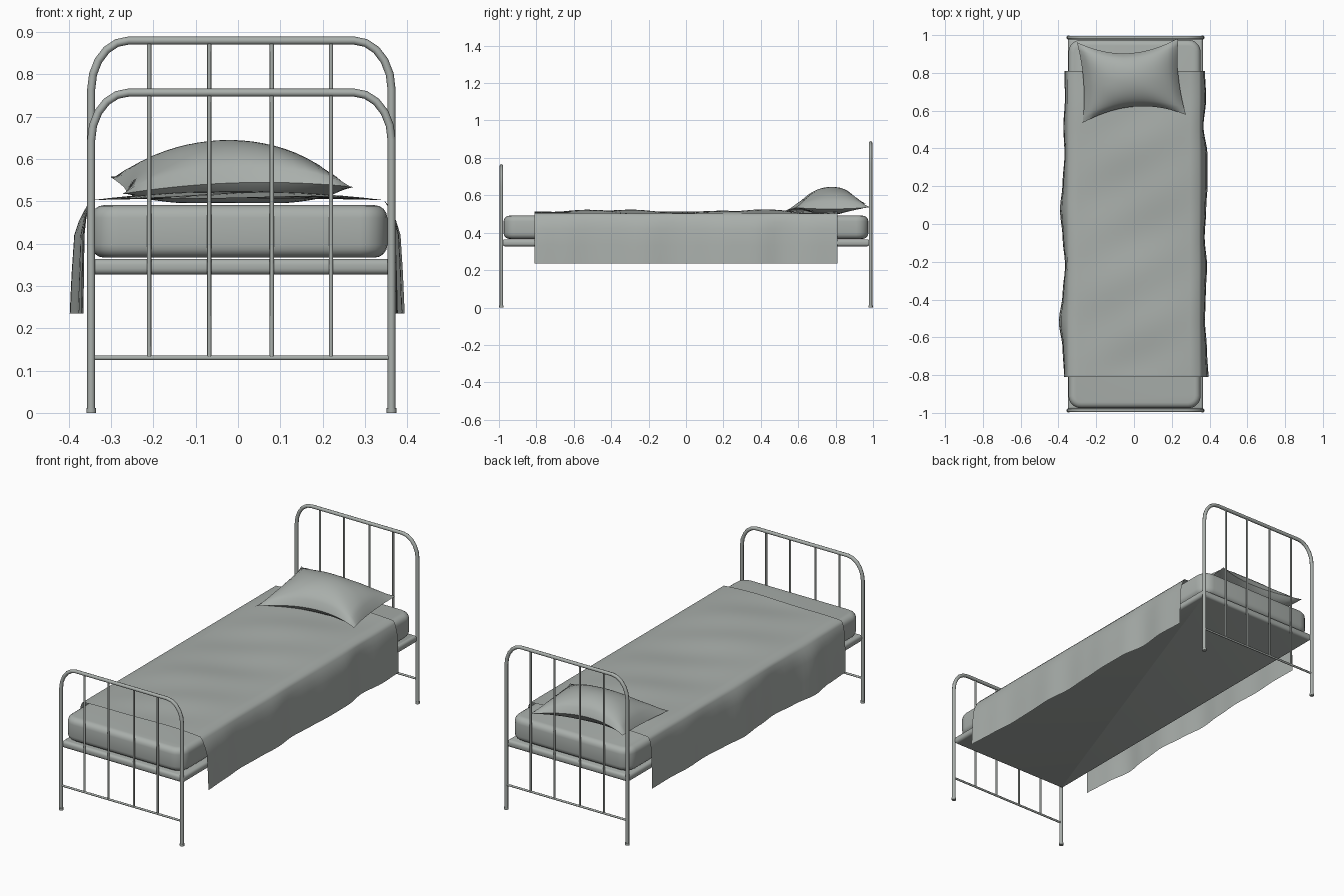
import bpy, bmesh, math
from mathutils import Vector

if "Cube" in bpy.data.objects:
    bpy.data.objects.remove(bpy.data.objects["Cube"], do_unlink=True)

COLOUR = (0.40, 0.43, 0.41, 1)
grey = bpy.data.materials.new("grey green")
grey.use_nodes = True
grey.diffuse_color = COLOUR
grey.node_tree.nodes["Principled BSDF"].inputs["Base Color"].default_value = COLOUR

MID = 0.008          # centre of the frame in x
HALF = 0.355         # leg distance from the centre
BARS = (-0.21, -0.068, 0.08, 0.22)


def add_mesh(name, bm, angle=40):
    bmesh.ops.recalc_face_normals(bm, faces=bm.faces)
    mesh = bpy.data.meshes.new(name)
    bm.to_mesh(mesh)
    bm.free()
    mesh.materials.append(grey)
    for p in mesh.polygons:
        p.use_smooth = True
    mesh.set_sharp_from_angle(angle=math.radians(angle))
    obj = bpy.data.objects.new(name, mesh)
    bpy.context.collection.objects.link(obj)
    return obj


def tube(name, points, radius):
    curve = bpy.data.curves.new(name, "CURVE")
    curve.dimensions = "3D"
    curve.bevel_depth = radius
    curve.bevel_resolution = 2
    curve.use_fill_caps = True
    spline = curve.splines.new("POLY")
    spline.points.add(len(points) - 1)
    for p, co in zip(spline.points, points):
        p.co = (*co, 1)
    curve.materials.append(grey)
    obj = bpy.data.objects.new(name, curve)
    bpy.context.collection.objects.link(obj)


def rounded_box(name, size, centre, corner, edge):
    bm = bmesh.new()
    bmesh.ops.create_cube(bm, size=1)
    for v in bm.verts:
        v.co = Vector(a * b for a, b in zip(v.co, size)) + Vector(centre)
    upright = [e for e in bm.edges
               if abs(e.verts[0].co.z - e.verts[1].co.z) > 0.01]
    bmesh.ops.bevel(bm, geom=upright, offset=corner, segments=5,
                    profile=0.5, affect="EDGES")
    flat = [f for f in bm.faces if abs(f.normal.z) > 0.9]
    rims = list({e for f in flat for e in f.edges})
    bmesh.ops.bevel(bm, geom=rims, offset=edge, segments=4,
                    profile=0.5, affect="EDGES")
    return add_mesh(name, bm)


def sample(values, t):
    # smooth interpolation along evenly spaced values, t from 0 to 1
    s = t * (len(values) - 1)
    i = min(int(s), len(values) - 2)
    f = s - i
    f = f * f * (3 - 2 * f)
    return values[i] * (1 - f) + values[i + 1] * f


def grid_faces(bm, rows):
    for a, b in zip(rows, rows[1:]):
        for i in range(len(a) - 1):
            bm.faces.new((a[i], a[i + 1], b[i + 1], b[i]))


# Bent tube ends with bars, a low rail and flared feet
def bed_end(name, y, top, bend):
    left = [(-HALF, 0)]
    for i in range(6):
        a = math.pi / 2 * i / 5
        left.append((-HALF + 0.088 * (1 - math.cos(a)),
                     bend + (top - bend) * math.sin(a)))
    arch = left + [(-x, z) for x, z in reversed(left)]
    tube(name + "_arch", [(MID + x, y, z) for x, z in arch], 0.0095)
    tube(name + "_low_rail", [(MID - HALF, y, 0.13), (MID + HALF, y, 0.13)], 0.0055)
    for i, x in enumerate(BARS):
        tube(f"{name}_bar_{i + 1}", [(x, y, 0.13), (x, y, top)], 0.005)
    for side, s in (("right", -1), ("left", 1)):
        x = MID + s * HALF
        tube(f"{name}_{side}_foot", [(x, y, 0), (x, y, 0.012)], 0.0115)


bed_end("headboard", 0.987, 0.88, 0.765)
bed_end("footboard", -0.987, 0.757, 0.645)

# Base and mattress
rounded_box("bed_base", (0.715, 1.965, 0.037), (MID, 0, 0.3455), 0.012, 0.014)
rounded_box("mattress", (0.70, 1.95, 0.124), (0.003, 0, 0.429), 0.065, 0.03)

# Blanket: a thin sheet with wavy hanging sides
HANG_RIGHT = (0.37, 0.378, 0.398, 0.378, 0.365, 0.378, 0.392, 0.378, 0.368, 0.374, 0.366, 0.368)
HANG_LEFT = (0.394, 0.386, 0.376, 0.38, 0.387, 0.374, 0.382, 0.39, 0.389, 0.368, 0.382, 0.376)
DROP = ((0.345, 0.503, 0), (0.353, 0.488, 0.15), (0.358, 0.455, 0.5),
        (0.361, 0.42, 0.75), (0.362, 0.33, 0.9), (0.363, 0.235, 1))
bm = bmesh.new()
rows = []
STEPS = 48
for j in range(STEPS + 1):
    t = j / STEPS
    y = -0.81 + 1.62 * t
    right, left = sample(HANG_RIGHT, t), sample(HANG_LEFT, t)
    line = [(-(x + (right - 0.363) * w), z) for x, z, w in reversed(DROP)]
    for i in range(1, 14):
        x = -0.345 + 0.69 * i / 14
        crown = 1 - (x / 0.345) ** 2
        ripple = 0.006 * math.sin(7.5 * y + 4.6 + 5 * x) + 0.003 * math.sin(19 * y - 9 * x)
        line.append((x, 0.503 + crown * (0.013 + ripple)))
    line += [(x + (left - 0.363) * w, z) for x, z, w in DROP]
    rows.append([bm.verts.new((x, y, z)) for x, z in line])
grid_faces(bm, rows)
add_mesh("blanket", bm, 60)

# Pillow: two bulging sheets meeting at a pinched seam
FL, FR = Vector((-0.272, 0.535, 0.518)), Vector((0.275, 0.578, 0.534))
BL, BR = Vector((-0.302, 0.962, 0.558)), Vector((0.235, 0.985, 0.536))
bm = bmesh.new()
N = 20
for side in (1, -1):
    rows = []
    for j in range(N + 1):
        v = -1 + 2 * j / N
        row = []
        for i in range(N + 1):
            u = -1 + 2 * i / N
            a, b = (u + 1) / 2, (v + 1) / 2
            p = FL.lerp(FR, a).lerp(BL.lerp(BR, a), b)
            pu, pv = 1 - u * u, 1 - v * v
            p.x -= 0.02 * u * pv
            p.y -= (0.065 if v < 0 else 0.07) * v * pu
            # seam lifts at the middle of the front and back edges
            p.z += 0.018 * pu * v * v - 0.008 * pv * u * u
            full = pu ** 0.6 * pv ** 0.6
            p.z += full * (0.108 if side > 0 else -0.045)
            if side > 0:
                p.z += 0.006 * math.sin(9 * u + 4 * v) * abs(u * v) * full
            p.z = max(p.z, 0.496)
            row.append(bm.verts.new(p))
        rows.append(row)
    grid_faces(bm, rows)
bmesh.ops.remove_doubles(bm, verts=bm.verts, dist=0.0004)
add_mesh("pillow", bm, 50)
